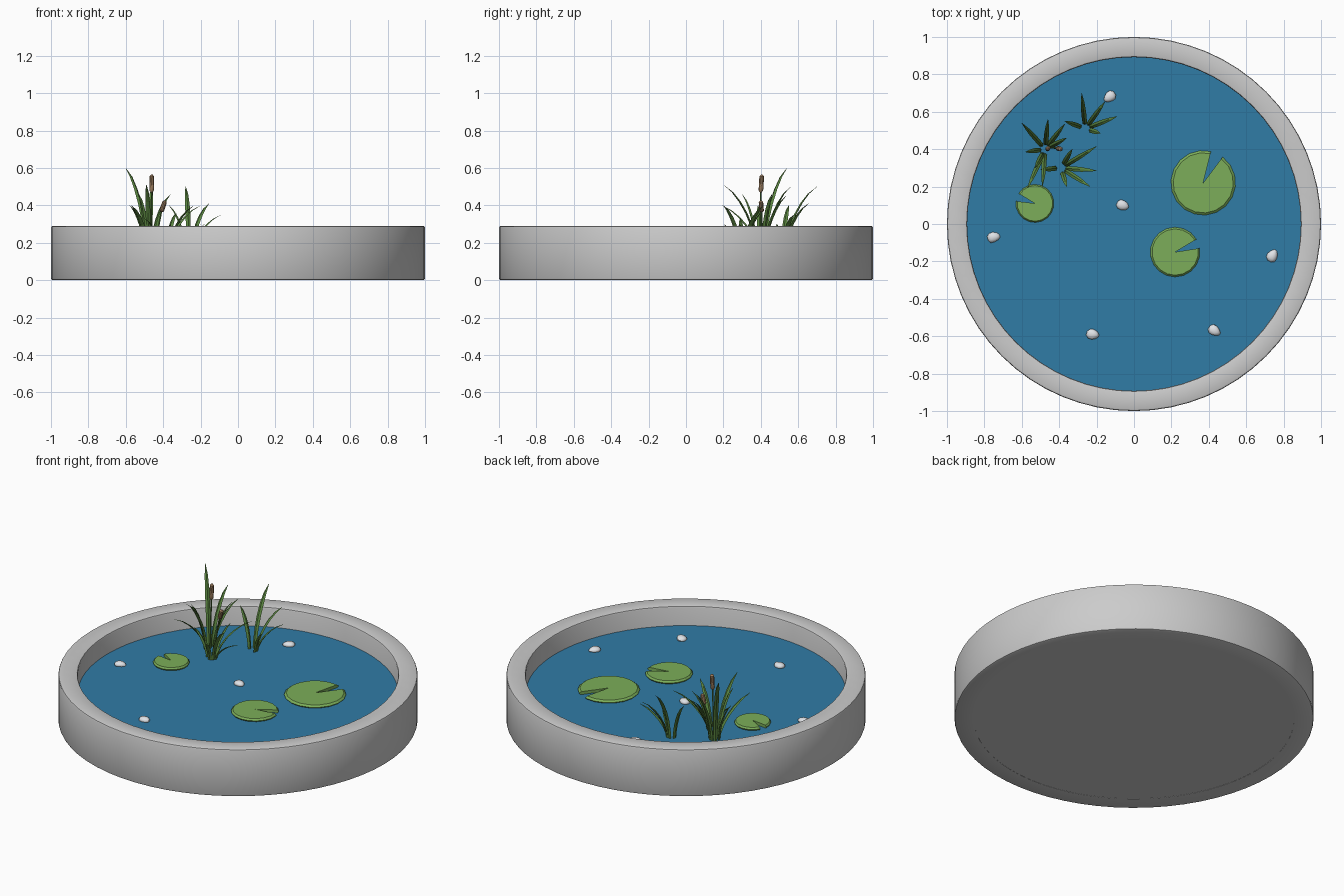
import bpy, bmesh, math, random
from mathutils import Vector, Matrix

if "Cube" in bpy.data.objects:
    bpy.data.objects.remove(bpy.data.objects["Cube"])

random.seed(4)
WATER = 0.17


def material(name, rgb):
    m = bpy.data.materials.new(name)
    m.diffuse_color = (*rgb, 1)
    m.use_nodes = True
    m.node_tree.nodes["Principled BSDF"].inputs["Base Color"].default_value = m.diffuse_color
    return m


GREEN = material("reed_green", (0.10, 0.23, 0.05))
PAD = material("pad_green", (0.20, 0.42, 0.10))
BLUE = material("water_blue", (0.03, 0.20, 0.38))
BROWN = material("cattail_brown", (0.36, 0.22, 0.12))
WHITE = material("pebble_white", (0.75, 0.77, 0.80))


def finish(name, bm, mat=None, smooth=None):
    bmesh.ops.recalc_face_normals(bm, faces=bm.faces)
    me = bpy.data.meshes.new(name)
    bm.to_mesh(me)
    bm.free()
    ob = bpy.data.objects.new(name, me)
    bpy.context.collection.objects.link(ob)
    if mat:
        me.materials.append(mat)
    if smooth:
        bpy.ops.object.select_all(action='DESELECT')
        ob.select_set(True)
        bpy.context.view_layer.objects.active = ob
        bpy.ops.object.shade_smooth_by_angle(angle=math.radians(smooth))
    return ob


def bridge(bm, rings, closed=False, caps=False):
    n = len(rings[0])
    pairs = list(zip(rings, rings[1:])) + ([(rings[-1], rings[0])] if closed else [])
    for a, b in pairs:
        for i in range(n):
            j = (i + 1) % n
            bm.faces.new((a[i], a[j], b[j], b[i]))
    if caps:
        bm.faces.new(rings[0])
        bm.faces.new(rings[-1])


def lathe(name, profile, mat=None, seg=64, closed=False, caps=False):
    bm = bmesh.new()
    rings = [[bm.verts.new((r * math.cos(k * math.tau / seg), r * math.sin(k * math.tau / seg), z))
              for k in range(seg)] for r, z in profile]
    bridge(bm, rings, closed, caps)
    return finish(name, bm, mat, 35)


# Basin: rounded ring wall, floor and water
lathe("basin_wall", [(0.99, 0), (0.997, 0.003), (1, 0.01), (1, 0.28), (0.997, 0.287), (0.99, 0.29),
                     (0.902, 0.29), (0.895, 0.287), (0.892, 0.28), (0.892, 0)], closed=True)
lathe("basin_floor", [(0.893, 0.001), (0.893, 0.03)], caps=True)
lathe("water", [(0.893, 0.04), (0.893, WATER)], BLUE, caps=True)


# Lily pads: notched discs with a bevelled rim
def lily_pad(name, x, y, r, start, end):
    bm = bmesh.new()
    a0, a1 = math.radians(start), math.radians(end + 360)
    rings = []
    for s, z in ((0.94, WATER - 0.003), (1, WATER + 0.008), (0.93, WATER + 0.018)):
        ring = [bm.verts.new((x, y, z))]
        for i in range(18):
            a = a0 + (a1 - a0) * i / 17
            ring.append(bm.verts.new((x + s * r * math.cos(a), y + s * r * math.sin(a), z)))
        rings.append(ring)
    bridge(bm, rings, caps=True)
    finish(name, bm, PAD)


lily_pad("lily_pad_large", 0.37, 0.22, 0.173, 76, 53)
lily_pad("lily_pad_medium", 0.22, -0.15, 0.133, 31, 9)
lily_pad("lily_pad_small", -0.53, 0.11, 0.102, 173, 149)

# Pebbles resting at the water surface
for i, (x, y) in enumerate([(-0.13, 0.68), (-0.06, 0.10), (-0.75, -0.07),
                            (0.74, -0.17), (-0.22, -0.59), (0.43, -0.57)]):
    bm = bmesh.new()
    bmesh.ops.create_icosphere(bm, subdivisions=2, radius=1)
    for v in bm.verts:
        v.co *= random.uniform(0.94, 1.04)
        v.co.y *= 1 - 0.25 * v.co.x
    bm.transform(Matrix.Translation((x, y, WATER + 0.005))
                 @ Matrix.Rotation(random.uniform(0, 6.28), 4, 'Z')
                 @ Matrix.Diagonal((0.036, 0.028, 0.018, 1)))
    finish(f"pebble_{i + 1}", bm, WHITE, 40)


# Reed blade: ridged ribbon that rises, leans out and tapers to a point
def blade(name, base, tip, width=0.026):
    bm = bmesh.new()
    b, t = Vector((*base, WATER - 0.02)), Vector(tip)
    d = t - b
    out = Vector((d.x, d.y, 0)).normalized()
    side = Vector((-out.y, out.x, 0))
    rings, n = [], 6
    for i in range(n + 1):
        k = i / n
        p = b + Vector((d.x * k ** 1.7, d.y * k ** 1.7, d.z * (1 - (1 - k) ** 1.25)))
        w = width / 2 * (0.75 + 0.5 * k) * (1 - k ** 4) + 0.001
        rings.append([bm.verts.new(q) for q in
                      (p - side * w, p - out * w * 0.55, p + side * w, p + out * w * 0.35)])
    bridge(bm, rings, caps=True)
    finish(name, bm, GREEN)


# Each clump: centre, then the tips of its blades
clumps = {
    "left": ((-0.475, 0.40), [(-0.60, 0.54, 0.60), (-0.46, 0.56, 0.50), (-0.37, 0.535, 0.45),
                              (-0.58, 0.385, 0.40), (-0.49, 0.20, 0.51), (-0.57, 0.19, 0.40),
                              (-0.36, 0.46, 0.46), (-0.53, 0.30, 0.46)]),
    "front": ((-0.39, 0.30), [(-0.20, 0.415, 0.40), (-0.20, 0.285, 0.30), (-0.235, 0.20, 0.40),
                              (-0.36, 0.20, 0.30), (-0.50, 0.29, 0.33), (-0.33, 0.40, 0.36)]),
    "back": ((-0.26, 0.51), [(-0.28, 0.70, 0.50), (-0.155, 0.655, 0.41), (-0.09, 0.575, 0.35),
                             (-0.18, 0.485, 0.30), (-0.37, 0.55, 0.40)]),
}
for label, (c, tips) in clumps.items():
    for i, tip in enumerate(tips):
        off = (Vector(tip[:2]) - Vector(c)).normalized() * 0.025
        blade(f"reed_{label}_{i + 1}", (c[0] + off.x, c[1] + off.y), tip)


# Cattails: thin stem with a rounded brown head
def rod(name, a, b, profile, mat):
    a, b = Vector(a), Vector(b)
    ob = lathe(name, [(r, z * (b - a).length) for r, z in profile], mat, 10, caps=True)
    ob.matrix_world = Matrix.Translation(a) @ (b - a).to_track_quat('Z', 'Y').to_matrix().to_4x4()


for i, (base, mid, top) in enumerate([
        ((-0.47, 0.40, 0.005), (-0.462, 0.40, 0.47), (-0.46, 0.405, 0.565)),
        ((-0.46, 0.41, 0.10), (-0.41, 0.405, 0.365), (-0.39, 0.40, 0.425))]):
    rod(f"cattail_stem_{i + 1}", base, mid, [(0.005, 0), (0.004, 1)], GREEN)
    rod(f"cattail_head_{i + 1}", mid, top,
        [(0.005, 0), (0.012, 0.1), (0.013, 0.5), (0.012, 0.9), (0.004, 1)], BROWN)
